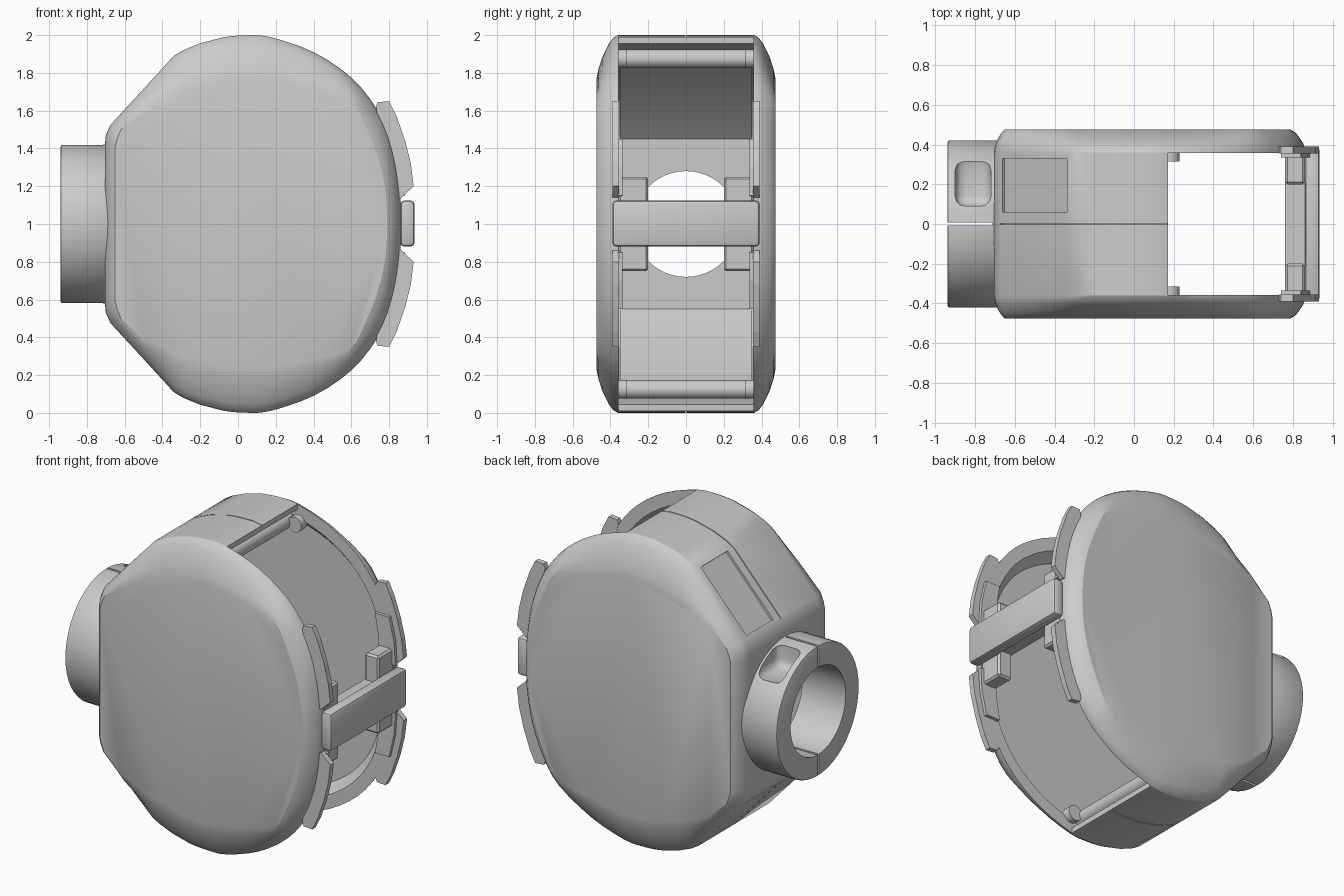
import bpy, bmesh, math
from mathutils import Matrix, Vector

if "Cube" in bpy.data.objects:
    bpy.data.objects.remove(bpy.data.objects["Cube"])


def add_object(name, bm):
    bmesh.ops.recalc_face_normals(bm, faces=bm.faces)
    me = bpy.data.meshes.new(name)
    bm.to_mesh(me)
    bm.free()
    ob = bpy.data.objects.new(name, me)
    bpy.context.collection.objects.link(ob)
    return ob


def loft(name, rings):
    """Join closed rings of 3D points and cap both ends."""
    bm = bmesh.new()
    rows = [[bm.verts.new(p) for p in r] for r in rings]
    n = len(rows[0])
    for a, b in zip(rows, rows[1:]):
        for i in range(n):
            bm.faces.new((a[i], a[(i + 1) % n], b[(i + 1) % n], b[i]))
    bm.faces.new(rows[0])
    bm.faces.new(rows[-1])
    return add_object(name, bm)


def prism(name, pts, y0, y1):
    return loft(name, [[(x, y, z) for x, z in pts] for y in (y0, y1)])


def box(name, x0, x1, y0, y1, z0, z1):
    return prism(name, [(x0, z0), (x1, z0), (x1, z1), (x0, z1)], y0, y1)


def cylinder(name, axis, r, centre, length, seg=48):
    bm = bmesh.new()
    rot = Matrix.Rotation(math.pi / 2, 4, 'Y' if axis == 'X' else 'X')
    bmesh.ops.create_cone(bm, cap_ends=True, segments=seg, radius1=r, radius2=r,
                          depth=length, matrix=Matrix.Translation(centre) @ rot)
    return add_object(name, bm)


def apply(ob, mod):
    bpy.context.view_layer.objects.active = ob
    bpy.ops.object.modifier_apply(modifier=mod.name)


def cut(ob, *cutters):
    for c in cutters:
        m = ob.modifiers.new("cut", 'BOOLEAN')
        m.operation, m.solver, m.object = 'DIFFERENCE', 'EXACT', c
        apply(ob, m)
        bpy.data.objects.remove(c)


def bevel(ob, w, seg=2):
    m = ob.modifiers.new("bevel", 'BEVEL')
    m.width, m.segments, m.limit_method = w, seg, 'ANGLE'
    apply(ob, m)


def smooth(ob, angle=30):
    bpy.ops.object.select_all(action='DESELECT')
    ob.select_set(True)
    bpy.context.view_layer.objects.active = ob
    bpy.ops.object.shade_smooth_by_angle(angle=math.radians(angle))


def flip(pts):
    return [(x, 2 - z) for x, z in pts]


def closed_curve(half, straight, steps=3):
    """Mirror the upper half about z = 1; past the straight part, round it with a spline."""
    pts = [Vector(p) for p in half + flip(half)[::-1]]
    n, out = len(pts), []
    for i in range(n):
        if i < straight or i >= n - 1 - straight:
            out.append(pts[i])
            continue
        a, b, c, d = (pts[(i + k) % n] for k in (-1, 0, 1, 2))
        for s in range(steps):
            t = s / steps
            out.append(0.5 * (2 * b + (c - a) * t + (2 * a - 5 * b + 4 * c - d) * t * t
                              + (3 * b - a - 3 * c + d) * t ** 3))
    return out


# Housing: wide outer profile lofted to smaller flat cheeks
outer_half = [(-.705, 1.42), (-.70, 1.47), (-.675, 1.525), (-.5, 1.715), (-.34, 1.89), (-.29, 1.92),
              (-.2, 1.957), (-.08, 1.988), (.04, 1.999), (.17, 1.99), (.4, 1.91), (.6, 1.775),
              (.74, 1.6), (.82, 1.4), (.86, 1.15)]
cheek_half = [(-.65, 1.41), (-.64, 1.45), (-.62, 1.5), (-.5, 1.61), (-.34, 1.675), (-.29, 1.69),
              (-.2, 1.715), (-.08, 1.75), (.04, 1.762), (.17, 1.755), (.4, 1.71), (.59, 1.66),
              (.67, 1.53), (.745, 1.34), (.785, 1.13)]
outer, cheek = closed_curve(outer_half, 7), closed_curve(cheek_half, 7)
edge = [(0, .475), (.25, .463), (.5, .444), (.8, .41), (.94, .385), (1, .36)]
sections = [(f, -y) for f, y in edge] + [(f, y) for f, y in edge[::-1]]
rings = []
for f, y in sections:
    mix = [c.lerp(o, f) for o, c in zip(outer, cheek)]
    rings.append([(p.x, y, p.y) for p in mix])
housing = loft("housing", rings)

# Hollow the housing, recess the cheeks, open the right side, bore the left wall
inner = [(-.63, 1.45), (-.33, 1.78), (-.15, 1.88), (.02, 1.92), (.1, 1.935), (.3, 1.99)]
recess = [[(p.x * k, y, 1 + (p.y - 1) * k) for p in outer]
          for k, y in ((.86, -.42), (.92, -.355), (.92, -.35))]
back_recess = [[(x, -y, z) for x, y, z in r] for r in recess]
cut(housing,
    prism("cavity", inner + flip(inner)[::-1], -.357, .357),
    box("opening", .172, 1.2, -.357, .357, -.2, 2.2),
    loft("front_recess", recess),
    loft("back_recess", back_recess),
    cylinder("bore", 'X', .28, (-.7, 0, 1), .4))

# Seam groove on the middle of the wall and a recessed panel on the slope
for s in (1, -1):
    line = [(x, 1 + (z - 1) * s) for x, z in outer_half[2:10]]
    low = [(x * .985, 1 + (z - 1) * .988) for x, z in line]
    high = [(x * 1.05, 1 + (z - 1) * 1.05) for x, z in line]
    cut(housing, prism("groove", low + high[::-1], -.003, .003))
panel = box("panel_cut", -.24, .24, .06, .33, -.015, .06)
panel.data.transform(Matrix.Translation((-.5, 0, 1.715)) @ Matrix.Rotation(-math.radians(47.5), 4, 'Y'))
cut(housing, panel)
smooth(housing, 25)

# Split collar on the left with a notch in its top
collar = cylinder("collar", 'X', .42, (-.805, 0, 1), .27)
bevel(collar, .012)
notch = box("notch", -.9, -.72, .09, .34, 1.27, 1.6)
bevel(notch, .05, 3)
cut(collar,
    cylinder("bore", 'X', .28, (-.8, 0, 1), .6),
    box("slot", -1.1, -.715, -.008, .008, .4, 1.6),
    notch)
smooth(collar)

# Ribs under the top and bottom walls, with stubs at their ends
for level, z in (("upper", 1.875), ("lower", .125)):
    smooth(cylinder(f"{level}_rib", 'Y', .05, (.1, 0, z), .72, 16))
    for side, y in (("front", -.345), ("back", .345)):
        smooth(cylinder(f"{level}_{side}_stub", 'Y', .05, (.18, y, z), .06, 16))

# Curved guard plates and their inner rails around the opening
guard = [(.73, 1.62), (.74, 1.645), (.80, 1.65), (.84, 1.57), (.885, 1.44), (.915, 1.32),
         (.93, 1.2), (.865, 1.14), (.80, 1.14), (.79, 1.3), (.76, 1.48)]
rail = [(.74, 1.45), (.84, 1.45), (.875, 1.3), (.885, 1.15), (.77, 1.14), (.765, 1.3)]
for side, s in (("front", -1), ("back", 1)):
    for level, turn in (("upper", list), ("lower", flip)):
        prism(f"{level}_{side}_guard", turn(guard), s * .355, s * .39)
        prism(f"{level}_{side}_rail", turn(rail), s * .335, s * .36)
    # Clip block behind the bar
    block = box(f"{side}_clip_block", .76, .86, *sorted((s * .2, s * .36)), .75, 1.25)
    bevel(block, .012, 1)

# Cross bar with its narrower core
bar = box("cross_bar", .86, .935, -.39, .39, .88, 1.125)
bevel(bar, .022)
smooth(bar)
box("bar_core", .76, .88, -.36, .36, .92, 1.08)
